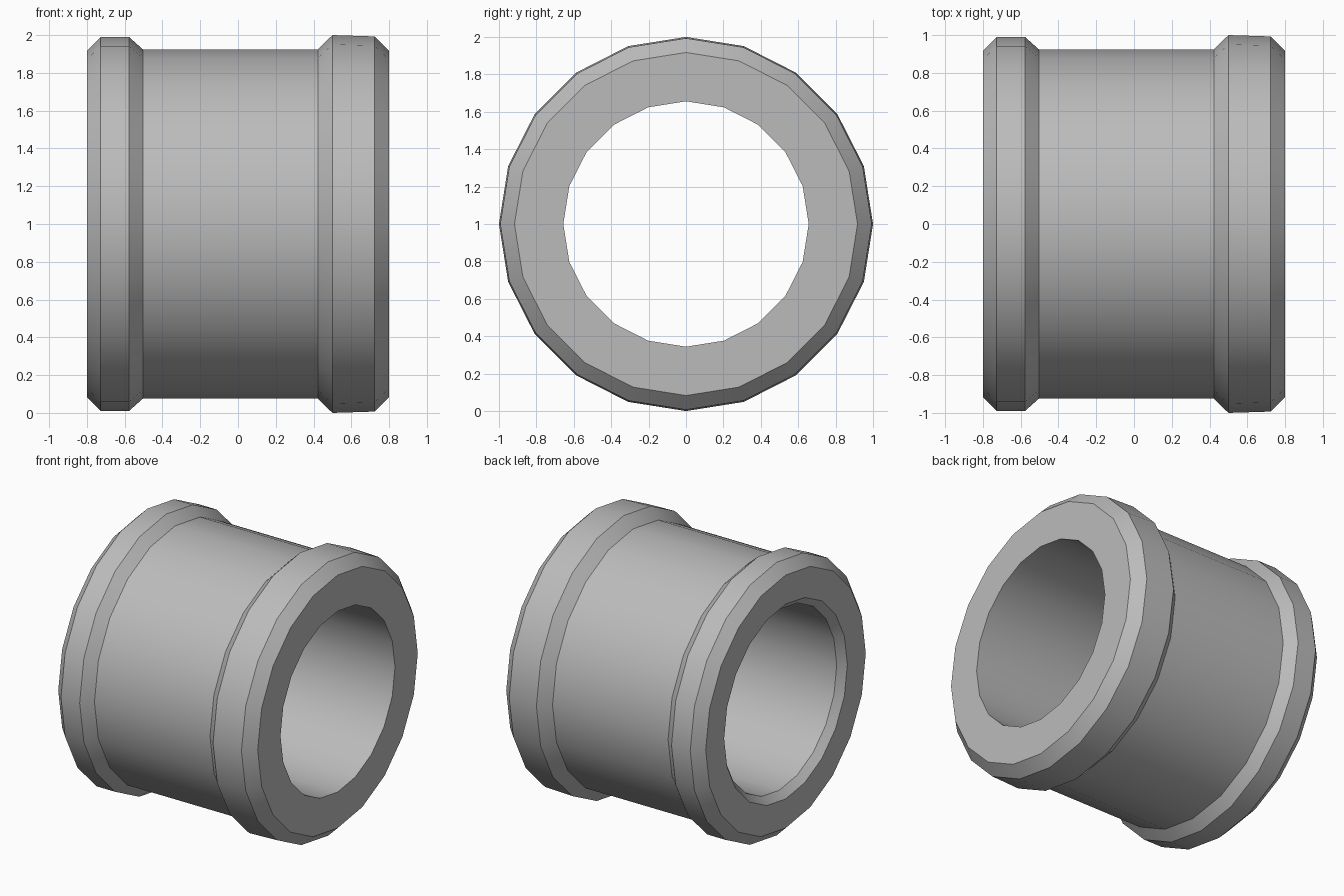
import bpy, bmesh, math
from mathutils import Vector

old = bpy.data.objects.get("Cube")
if old:
    bpy.data.objects.remove(old, do_unlink=True)

SIDES = 20

# Closed cross-section as (position along x, radius)
left_collar = [(-0.80, 0.917), (-0.727, 0.99), (-0.577, 0.99), (-0.504, 0.925)]
right_collar = [(0.423, 0.925), (0.50, 1.0), (0.723, 0.993), (0.80, 0.917)]
bore = [(0.80, 0.656), (-0.75, 0.656), (-0.80, 0.706)]
section = left_collar + right_collar + bore

# Painted surface
gray = bpy.data.materials.new("plain_gray")
gray.use_nodes = True
colour = (0.5, 0.5, 0.5, 1.0)
gray.diffuse_color = colour
gray.node_tree.nodes["Principled BSDF"].inputs["Base Color"].default_value = colour

# Turn the section around the x axis
bm = bmesh.new()
verts = [bm.verts.new((x, 0, r)) for x, r in section]
edges = [bm.edges.new((v, verts[(i + 1) % len(verts)])) for i, v in enumerate(verts)]
bmesh.ops.spin(bm, geom=verts + edges, cent=Vector(), axis=(1, 0, 0),
               angle=math.tau, steps=SIDES, use_merge=False)
bmesh.ops.remove_doubles(bm, verts=bm.verts, dist=0.0005)
bmesh.ops.recalc_face_normals(bm, faces=bm.faces)
mesh = bpy.data.meshes.new("collared_sleeve")
bm.to_mesh(mesh)
bm.free()
mesh.materials.append(gray)

sleeve = bpy.data.objects.new("collared_sleeve", mesh)
sleeve.location.z = 1.0
bpy.context.collection.objects.link(sleeve)

# Round sides smooth, collar edges sharp
bpy.ops.object.select_all(action='DESELECT')
sleeve.select_set(True)
bpy.context.view_layer.objects.active = sleeve
bpy.ops.object.shade_smooth_by_angle(angle=math.radians(30))
